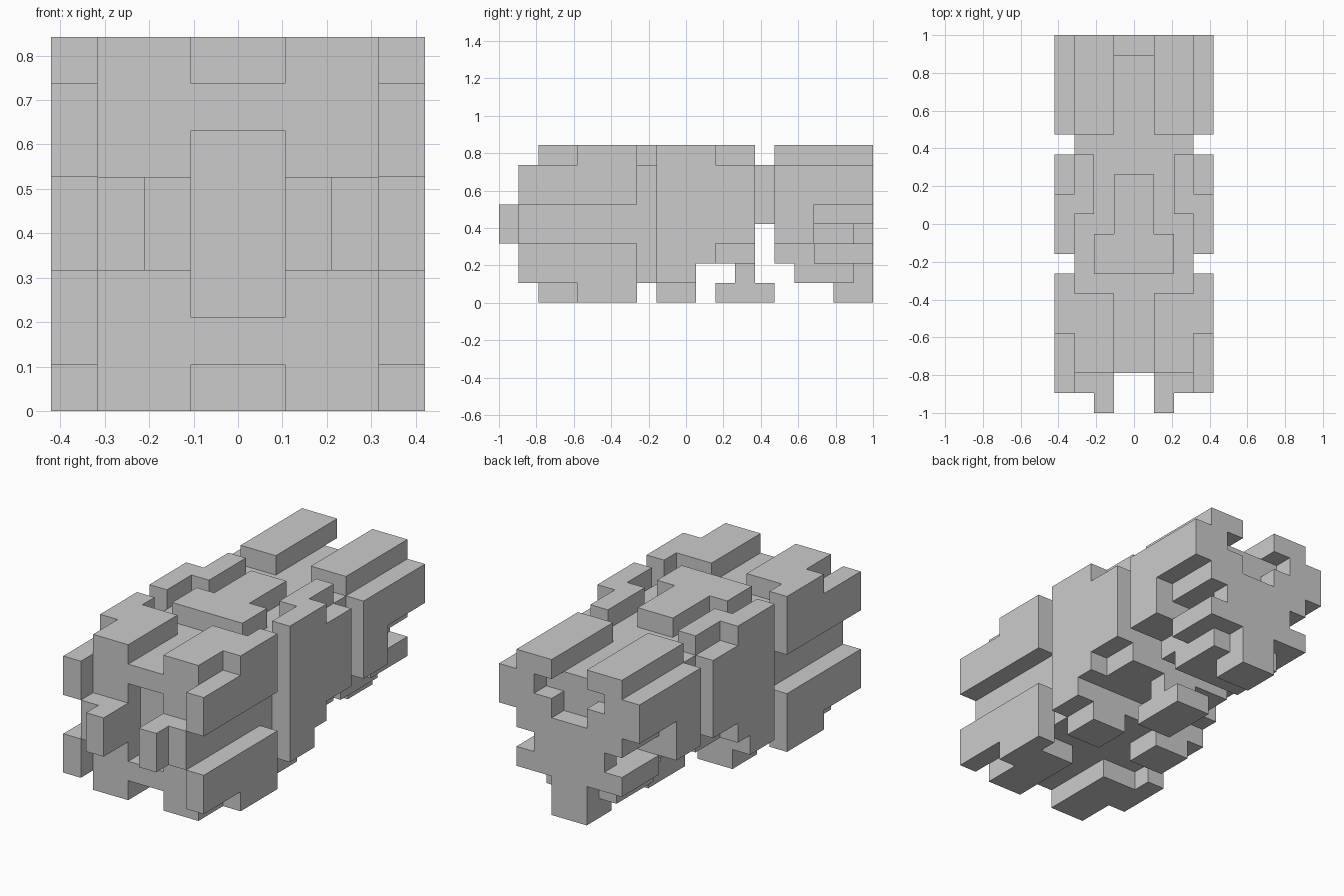
import bpy, bmesh, math
from mathutils import Vector

if "Cube" in bpy.data.objects:
    bpy.data.objects.remove(bpy.data.objects["Cube"])

U = 2 / 19  # edge of one block
TOP = 8     # model height in blocks
parts = {}


def side(x, y0, y1, z, wide=1, tall=1):
    """Blocks right of the middle plus their mirror image."""
    half = {(x + i, y, z + k) for i in range(wide)
            for y in range(y0, y1) for k in range(tall)}
    return half | {(-1 - i, j, k) for i, j, k in half}


def slab(half_width, y0, y1, z, tall=1):
    """Blocks across the middle."""
    return side(0, y0, y1, z, half_width, tall)


def flipped(blocks):
    """The same blocks upside down."""
    return {(i, j, TOP - 1 - k) for i, j, k in blocks}


# Front: rails and pods repeat upside down below
rails = side(1, 2, 6, 7, wide=2) | side(3, 4, 7, 7)
pods = side(3, 1, 7, 5, tall=2)
parts["front_roof_rails"] = rails
parts["front_floor_rails"] = flipped(rails)
parts["front_upper_pods"] = pods
parts["front_lower_pods"] = flipped(pods)
parts["front_guns"] = side(1, 0, 1, 3, tall=2) | side(1, 1, 2, 3, wide=2, tall=2)

# Hull with front window and rear exhaust cut in
window = slab(1, 2, 3, 2, tall=4)
exhaust = slab(2, 18, 19, 6) | slab(1, 18, 19, 5)
parts["hull"] = (slab(3, 2, 19, 4, tall=3) | slab(3, 2, 13, 2, tall=2)
                 | slab(3, 2, 10, 1)) - window - exhaust

# Middle
parts["roof_cabin"] = slab(2, 7, 9, 7) | slab(1, 9, 12, 7)
parts["middle_pods"] = (side(3, 8, 11, 2, tall=6) | side(3, 8, 10, 1)
                        | side(3, 11, 13, 3, tall=4) | side(2, 10, 13, 7))
parts["middle_feet"] = side(1, 8, 10, 0, wide=2)
parts["belly_skid"] = slab(1, 11, 14, 0) | slab(1, 12, 13, 1)

# Rear
parts["rear_roof_rails"] = side(1, 14, 19, 7, wide=2)
parts["rear_pods"] = side(3, 14, 19, 5, tall=2) | side(3, 14, 16, 3, tall=2)
parts["rear_keel"] = (slab(3, 14, 16, 3) | slab(2, 14, 16, 2)
                      | slab(1, 16, 18, 3) | slab(2, 18, 19, 3))
parts["rear_fins"] = slab(3, 16, 19, 2)
parts["rear_foot"] = slab(2, 15, 18, 1) | slab(1, 17, 19, 0, tall=2)

solid = set().union(*parts.values())


def build(name, own):
    """Make the outer skin of one part, without faces hidden by other parts."""
    bm = bmesh.new()
    for c in sorted(own):
        for axis in range(3):
            for far in (0, 1):
                n = list(c)
                n[axis] += 2 * far - 1
                if tuple(n) in solid:
                    continue
                ring = []
                for a, b in ((0, 0), (1, 0), (1, 1), (0, 1)):
                    p = list(c)
                    p[axis] += far
                    p[(axis + 1) % 3] += a
                    p[(axis + 2) % 3] += b
                    ring.append(bm.verts.new(Vector((p[0], p[1] - 9.5, p[2])) * U))
                bm.faces.new(ring if far else ring[::-1])
    bmesh.ops.remove_doubles(bm, verts=bm.verts[:], dist=1e-4)
    bmesh.ops.dissolve_limit(bm, angle_limit=math.radians(1),
                             verts=bm.verts[:], edges=bm.edges[:])
    mesh = bpy.data.meshes.new(name)
    bm.to_mesh(mesh)
    bm.free()
    bpy.context.collection.objects.link(bpy.data.objects.new(name, mesh))


for name, own in parts.items():
    build(name, own)
